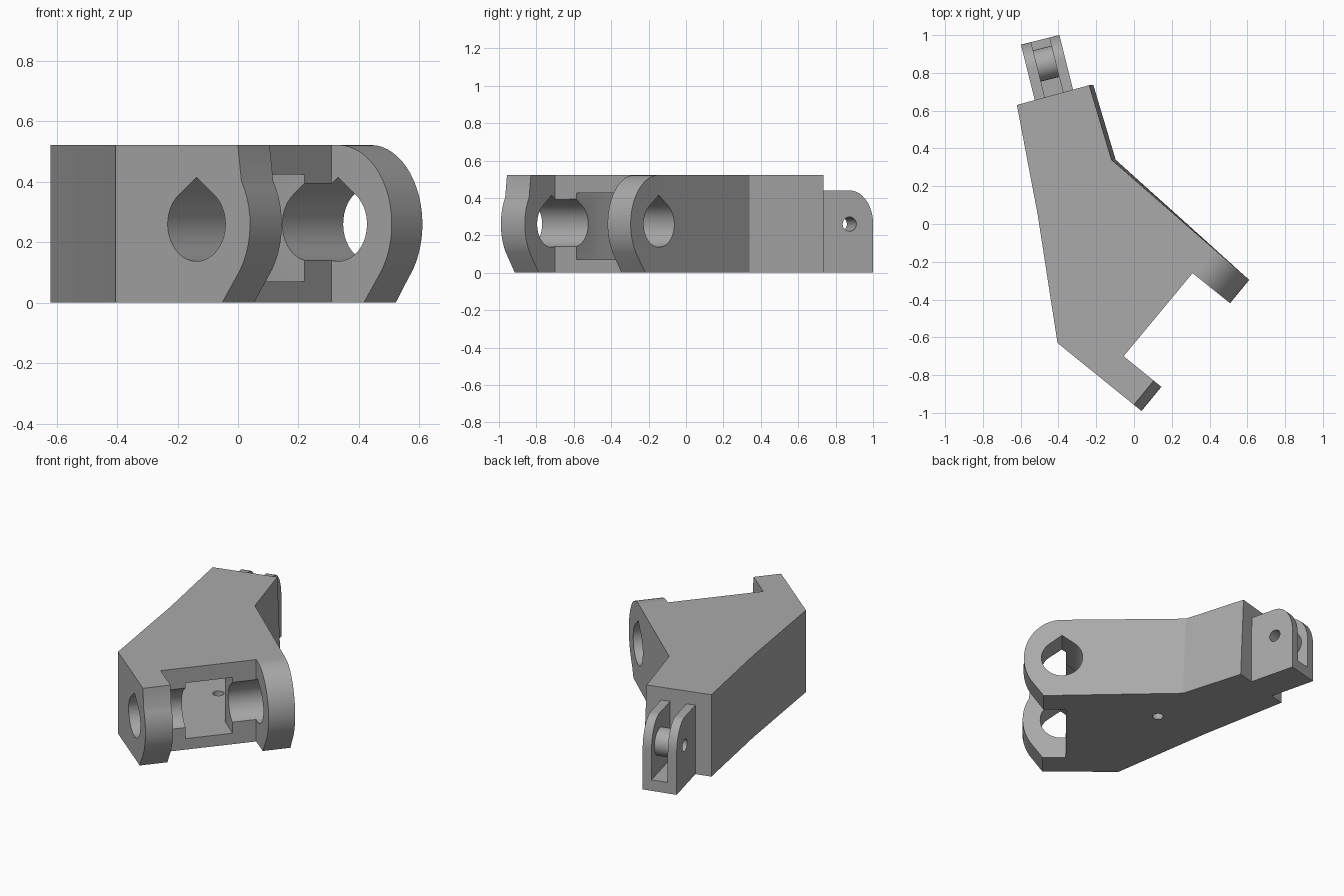
import bpy, bmesh, math
from mathutils import Vector

if "Cube" in bpy.data.objects:
    bpy.data.objects.remove(bpy.data.objects["Cube"])

grey = bpy.data.materials.new("plain_grey")
grey.use_nodes = True
grey.diffuse_color = (0.4, 0.4, 0.4, 1)
grey.node_tree.nodes["Principled BSDF"].inputs["Base Color"].default_value = (0.4, 0.4, 0.4, 1)

Z = Vector((0, 0, 1))


def prism(name, pts, origin, a, b, c, c0, c1):
    """Extrude a 2D profile in the plane (a, b) along c."""
    bm = bmesh.new()
    rings = [[bm.verts.new(origin + a * p + b * q + c * d) for p, q in pts] for d in (c0, c1)]
    bm.faces.new(rings[0])
    bm.faces.new(rings[1])
    for i in range(len(pts)):
        j = (i + 1) % len(pts)
        bm.faces.new((rings[0][i], rings[0][j], rings[1][j], rings[1][i]))
    bmesh.ops.recalc_face_normals(bm, faces=bm.faces)
    me = bpy.data.meshes.new(name)
    bm.to_mesh(me)
    bm.free()
    ob = bpy.data.objects.new(name, me)
    bpy.context.collection.objects.link(ob)
    me.materials.append(grey)
    return ob


def cut(target, cutter, keep=False):
    """Subtract the cutter and discard it."""
    mod = target.modifiers.new("cut", "BOOLEAN")
    mod.operation = "DIFFERENCE"
    mod.solver = "EXACT"
    mod.object = cutter
    bpy.context.view_layer.objects.active = target
    bpy.ops.object.modifier_apply(modifier=mod.name)
    if not keep:
        bpy.data.objects.remove(cutter)


def arc(rx, rz, start, end, n, cx=0, cz=0):
    angles = [math.radians(start + (end - start) * i / n) for i in range(n + 1)]
    return [(cx + rx * math.cos(t), cz + rz * math.sin(t)) for t in angles]


X, Y = Vector((1, 0, 0)), Vector((0, 1, 0))
O = Vector((0, 0, 0))
H = 0.522

# Main body outline with two hinge lugs
outline = [(-0.62, 0.63), (-0.51, 0.05), (-0.405, -0.63), (0.04, -0.99), (0.145, -0.862),
           (-0.055, -0.70), (0.31, -0.26), (0.51, -0.42), (0.615, -0.30),
           (-0.097, 0.34), (-0.215, 0.735)]
body = prism("body", outline, O, X, Y, Z, 0, H)
# Slight draft on the inner flank
for v in body.data.vertices:
    if v.co.z > 0.1 and v.co.y > 0.2 and v.co.x > -0.3:
        v.co.x -= 0.022

# Hinge frame: u along the pin, v outward through the lugs
u = Vector((0.635, 0.7725, 0))
v = Vector((0.7725, -0.635, 0))
pin = Vector((-0.137, -0.846, 0.26))

# Rounded lug ends
foot = [(0.108, -0.262), (0.05, -0.35), (0.5, -0.35), (0.5, 0.4)]
near_end = [(0.172, 0.4), (0.176, 0.262)] + arc(0.228, 0.262, 33, -35, 10) + foot
far_end = [(0, 0.4)] + arc(0.228, 0.262, 90, -35, 20) + foot
cut(body, prism("near_cutter", near_end, pin, v, Z, u, -0.2, 0.3))
cut(body, prism("far_cutter", far_end, pin, v, Z, u, 0.6, 1.1))

# Hollow inside, opening between the lugs
hollow = [(0.10, -0.653), (0.04, -0.585), (-0.09, -0.47), (-0.43, 0.0), (-0.50, 0.35),
          (-0.25, 0.40), (-0.18, 0.28), (0.09, -0.26), (0.22, -0.37), (0.28, -0.437)]
cut(body, prism("hollow_cutter", hollow, O, X, Y, Z, 0.07, 0.425))

# Teardrop pin bore
bore = [(0, 0.155)] + arc(0.123, 0.123, 127.5, 412.5, 32)
cut(body, prism("bore_cutter", bore, pin, v, Z, u, -0.3, 1.2))

# Small drain hole in the floor
drain = arc(0.033, 0.033, 0, 345, 23)
cut(body, prism("drain_cutter", drain, Vector((-0.16, 0.03, 0)), X, Y, Z, -0.1, 0.2))

# Rear clevis frame: w outward, t across
w = Vector((-0.243, 0.97, 0))
t = Vector((0.97, 0.243, 0))
base = Vector((-0.424, 0.684, 0))
side = [(-0.02, 0), (0.3, 0)] + arc(0.13, 0.18, 0, 90, 14, 0.17, 0.26) + [(-0.02, 0.44)]
clevis = prism("rear_clevis", side, base, w, Z, t, -0.105, 0.105)
slot = [(-0.1, 0.07), (0.4, 0.07), (0.4, 0.6), (-0.1, 0.6)]
cut(clevis, prism("slot_cutter", slot, base, w, Z, t, -0.05, 0.05))

# Hub between the clevis cheeks, bored together with them
hub = prism("clevis_hub", arc(0.085, 0.085, 0, 348.75, 31, 0.17, 0.26), base, w, Z, t, -0.052, 0.052)
hole = prism("pin_cutter", arc(0.038, 0.038, 0, 345, 23, 0.17, 0.26), base, w, Z, t, -0.3, 0.3)
cut(clevis, hole, keep=True)
cut(hub, hole)

# Smooth the curves, keep the corners sharp
bpy.ops.object.select_all(action="DESELECT")
for ob in (body, clevis, hub):
    ob.select_set(True)
bpy.context.view_layer.objects.active = body
bpy.ops.object.shade_smooth_by_angle(angle=math.radians(30))
